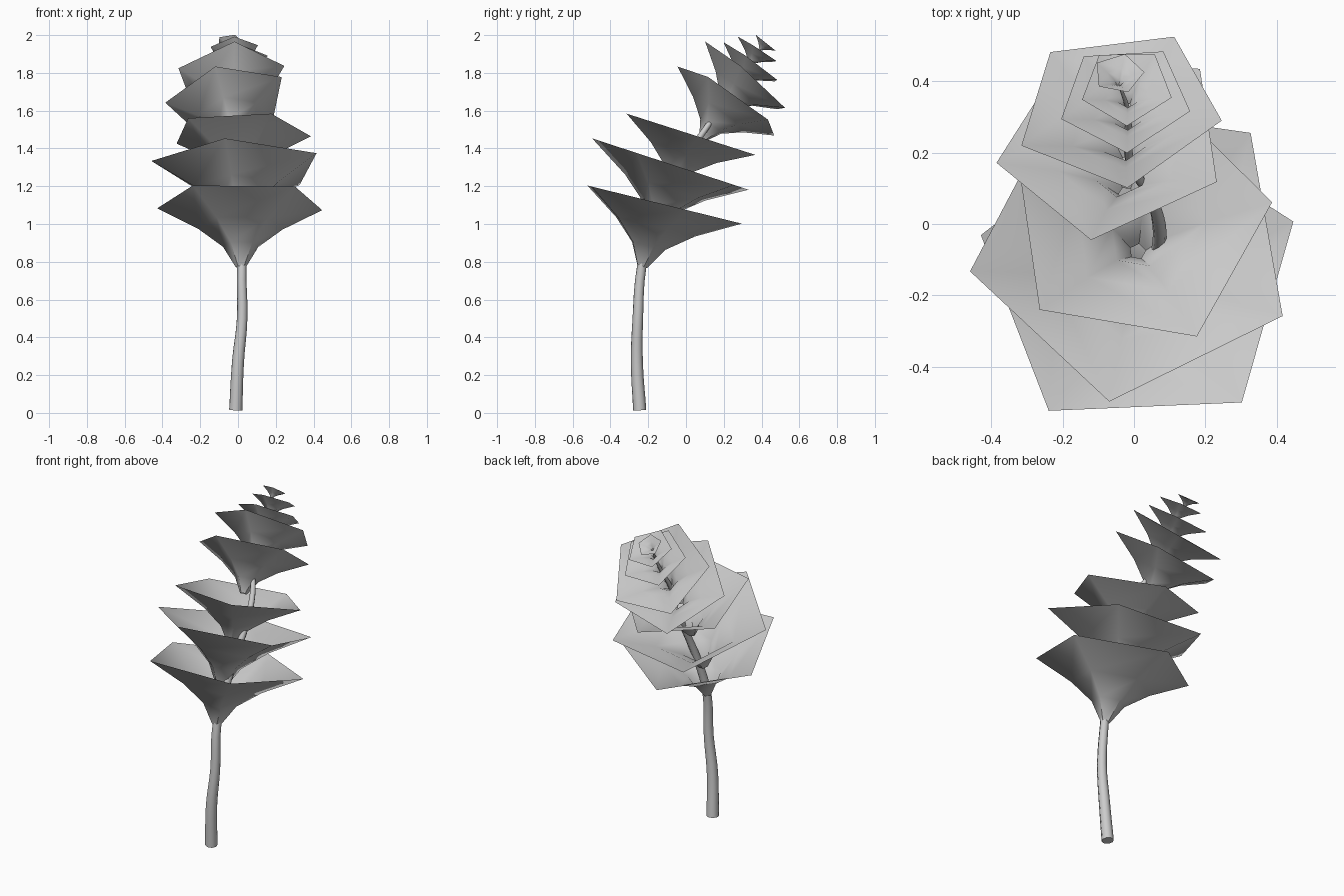
import bpy, bmesh, math
from mathutils import Vector, Quaternion

if "Cube" in bpy.data.objects:
    bpy.data.objects.remove(bpy.data.objects["Cube"])

SIDES = 5


def smooth(obj):
    bpy.ops.object.select_all(action='DESELECT')
    obj.select_set(True)
    bpy.context.view_layer.objects.active = obj
    bpy.ops.object.shade_smooth_by_angle(angle=math.radians(50))


def leaf_cup(name, centre, radius, slope_x, slope_y, azimuth):
    """Open flared five-sided cup; the rim lies in a plane with the given slopes."""
    normal = Vector((-slope_x, -slope_y, 1)).normalized()
    az = math.radians(azimuth)
    c, s = math.cos(az), math.sin(az)
    first = Vector((c, s, slope_x * c + slope_y * s)).normalized()
    base = Vector(centre) - normal * radius * 0.76
    bm = bmesh.new()
    rings = []
    for t in (0, 1 / 3, 0.64, 1):
        r = radius * (0.06 + 0.94 * t ** 1.65)
        mid = base + normal * radius * 0.76 * t
        rings.append([bm.verts.new(mid + Quaternion(normal, math.tau * i / SIDES) @ first * r)
                      for i in range(SIDES)])
    for low, high in zip(rings, rings[1:]):
        for i in range(SIDES):
            j = (i + 1) % SIDES
            bm.faces.new((low[i], low[j], high[j], high[i]))
    mesh = bpy.data.meshes.new(name)
    bm.to_mesh(mesh)
    bm.free()
    obj = bpy.data.objects.new(name, mesh)
    bpy.context.collection.objects.link(obj)
    smooth(obj)


# Leaf cups, bottom to top: rim centre, radius, rim slope in x and y, corner azimuth
cups = [
    ((0.015, -0.15, 1.112), 0.46, 0.0, -0.247, 20),
    ((0.0, -0.06, 1.31), 0.465, 0.0, -0.328, -99),
    ((0.01, 0.011, 1.48), 0.38, 0.0, -0.32, -63),
    ((-0.057, 0.229, 1.655), 0.333, 0.16, -0.69, -103),
    ((-0.042, 0.323, 1.77), 0.297, 0.13, -0.87, -84),
    ((-0.025, 0.352, 1.85), 0.19, 0.08, -0.73, -88),
    ((-0.02, 0.385, 1.92), 0.132, 0.05, -0.65, -90),
    ((-0.043, 0.421, 1.96), 0.072, 0.0, -0.8, 3),
]
for n, cup in enumerate(cups, 1):
    leaf_cup(f"leaf_cup_{n}", *cup)

# Curved stem: x, y, z, radius
path = [
    (-0.012, -0.245, 0.015, 0.035), (0.0, -0.26, 0.27, 0.032),
    (0.022, -0.255, 0.5, 0.028), (0.02, -0.235, 0.77, 0.025),
    (0.04, -0.18, 0.98, 0.023), (0.065, -0.09, 1.2, 0.02),
    (0.07, 0.0, 1.36, 0.019), (0.045, 0.08, 1.47, 0.016),
    (-0.01, 0.17, 1.6, 0.013), (-0.015, 0.265, 1.735, 0.010),
    (-0.02, 0.33, 1.84, 0.007), (-0.04, 0.385, 1.915, 0.004),
]
curve = bpy.data.curves.new("stem", 'CURVE')
curve.dimensions = '3D'
curve.bevel_depth = 1.0
curve.bevel_resolution = 2
curve.resolution_u = 4
curve.use_fill_caps = True
spline = curve.splines.new('BEZIER')
spline.bezier_points.add(len(path) - 1)
for point, (x, y, z, r) in zip(spline.bezier_points, path):
    point.co = (x, y, z)
    point.radius = r
    point.handle_left_type = point.handle_right_type = 'AUTO'
stem = bpy.data.objects.new("stem", curve)
bpy.context.collection.objects.link(stem)
bpy.ops.object.select_all(action='DESELECT')
stem.select_set(True)
bpy.context.view_layer.objects.active = stem
bpy.ops.object.convert(target='MESH')
smooth(bpy.context.view_layer.objects.active)
